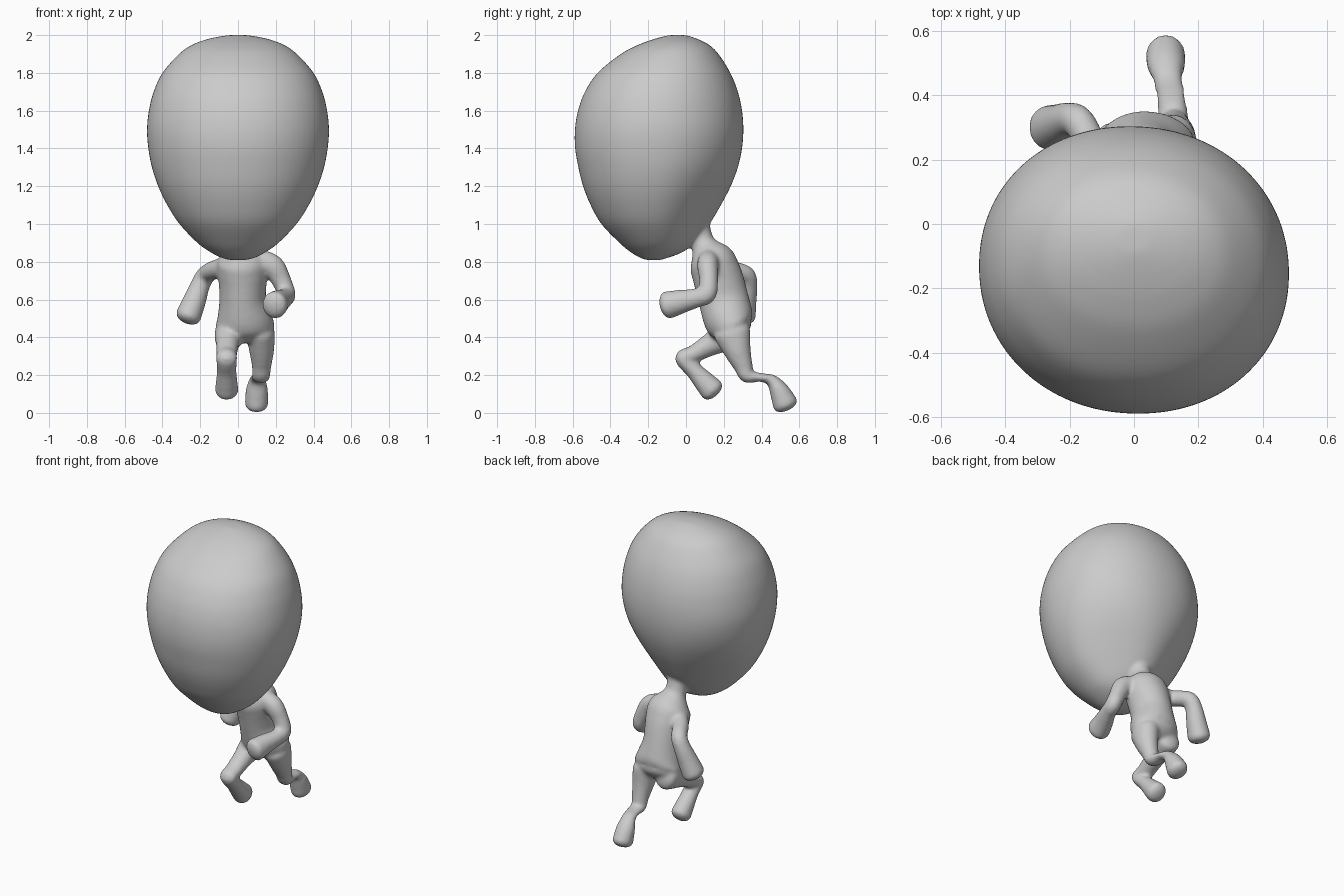
import bpy
import bmesh
from math import sin, cos, pi
from mathutils import Vector

old_cube = bpy.data.objects.get("Cube")
if old_cube:
    bpy.data.objects.remove(old_cube)

SIDES = 72
SWELL = 0.006  # makes up for the shrinkage of the smoothing pass


def spline(rows, steps=8):
    """Resample rows of numbers along a smooth curve through them."""
    result = []
    for i in range(len(rows) - 1):
        before, start = rows[max(i - 1, 0)], rows[i]
        end, after = rows[i + 1], rows[min(i + 2, len(rows) - 1)]
        for s in range(steps):
            t = s / steps
            result.append([
                b + (c - a) * t / 2
                + (2 * a - 5 * b + 4 * c - d) * t * t / 2
                + (3 * b - a - 3 * c + d) * t ** 3 / 2
                for a, b, c, d in zip(before, start, end, after)])
    result.append(list(rows[-1]))
    return result


def skin_rings(bm, rings):
    """Join rings of points into a closed shell."""
    loops = [[bm.verts.new(p) for p in ring] for ring in rings]
    for low, high in zip(loops, loops[1:]):
        for i in range(SIDES):
            j = (i + 1) % SIDES
            bm.faces.new((low[i], low[j], high[j], high[i]))
    bm.faces.new(loops[0][::-1])
    bm.faces.new(loops[-1])


def add_tube(bm, rows, blunt=0.6):
    """Round-ended tube; each row is x, y, z, side radius, depth radius."""
    path = spline(rows)
    centres = [Vector(row[:3]) for row in path]
    last = len(path) - 1
    rings = []

    def ring(i, push=0.0, shrink=1.0):
        along = (centres[min(i + 1, last)] - centres[max(i - 1, 0)]).normalized()
        side = Vector((1, 0, 0))
        side = (side - along * side.dot(along)).normalized()
        depth = along.cross(side)
        wide, deep = (r + SWELL for r in path[i][3:])
        middle = centres[i] + along * push * min(wide, deep) * blunt
        rings.append([middle + shrink * (side * wide * cos(a) + depth * deep * sin(a))
                      for a in (2 * pi * k / SIDES for k in range(SIDES))])

    cap = [pi / 2 * k / 5 for k in range(1, 5)]
    for angle in reversed(cap):
        ring(0, -sin(angle), cos(angle))
    for i in range(last + 1):
        ring(i)
    for angle in cap:
        ring(last, sin(angle), cos(angle))
    skin_rings(bm, rings)


def add_head(bm, rows, squareness=0.96, turn=0.012):
    """Egg of level rings; rows are z, front y, back y, half width, back pinch."""
    rings = []
    for z, front, back, wide, pinch in spline(rows):
        widest = (front + back) / 2
        ring = []
        for k in range(SIDES):
            a = 2 * pi * k / SIDES
            across, ahead = cos(a), sin(a)
            # narrow the nape gradually, so the sides stay smooth
            narrow = 1 - max(pinch, 0) * max(ahead, 0) ** 2
            x = wide * narrow * abs(across) ** squareness * (1 if across > 0 else -1)
            y = (back - front) / 2 * abs(ahead) ** squareness * (1 if ahead > 0 else -1)
            ring.append((x - turn * y, widest + y - turn * x, z))
        rings.append(ring)
    skin_rings(bm, rings)


bm = bmesh.new()

# Big egg-shaped head, pinched at the nape
add_head(bm, [
    (.808, -.2, -.14, .03, 0), (.82, -.24, -.1, .085, 0),
    (.85, -.292, -.02, .145, 0), (.9, -.352, .045, .215, .15),
    (1, -.448, .125, .31, .35), (1.1, -.505, .185, .375, .3),
    (1.2, -.545, .237, .423, .2), (1.3, -.57, .275, .456, .1),
    (1.4, -.587, .297, .475, .03), (1.5, -.588, .304, .482, 0),
    (1.6, -.572, .297, .472, 0), (1.7, -.535, .275, .447, 0),
    (1.8, -.468, .235, .4, 0), (1.9, -.345, .172, .312, 0),
    (1.95, -.25, .12, .24, 0), (1.982, -.16, .055, .15, 0),
    (2, -.09, 0, .05, 0)])

# Neck and leaning torso
add_tube(bm, [
    (.01, .065, 1.02, .058, .05), (.012, .08, .935, .058, .053),
    (.016, .097, .885, .068, .063), (.025, .132, .815, .125, .113),
    (.025, .157, .75, .129, .123), (.025, .176, .69, .121, .126),
    (.025, .199, .6, .118, .127), (.035, .225, .5, .141, .126),
    (.037, .242, .46, .15, .115), (.037, .25, .445, .14, .1)])

# Left arm, bent forward
add_tube(bm, [
    (.12, .12, .81, .05, .05), (.185, .115, .775, .055, .05),
    (.23, .12, .7, .046, .044), (.257, .11, .63, .042, .045),
    (.245, .05, .607, .042, .046), (.215, -.03, .588, .053, .058),
    (.195, -.097, .571, .062, .068)])

# Right arm, swung back
add_tube(bm, [
    (-.07, .17, .77, .05, .05), (-.125, .235, .757, .044, .044),
    (-.17, .315, .73, .044, .044), (-.2, .325, .675, .046, .047),
    (-.232, .311, .59, .056, .057), (-.263, .298, .512, .062, .066)])

# Right leg, knee raised in front
add_tube(bm, [
    (-.04, .262, .425, .075, .085), (-.05, .2, .4, .068, .075),
    (-.055, .13, .362, .055, .055),
    (-.06, .04, .312, .05, .04), (-.06, -.016, .288, .05, .036),
    (-.06, .045, .222, .046, .04), (-.06, .1, .162, .052, .052),
    (-.06, .139, .12, .056, .06)])

# Left leg, pushing off behind
add_tube(bm, [
    (.12, .245, .42, .07, .093), (.125, .272, .33, .06, .067),
    (.125, .302, .25, .046, .046), (.122, .325, .195, .042, .032),
    (.115, .395, .188, .04, .017), (.105, .452, .173, .04, .026),
    (.1, .492, .12, .053, .046), (.098, .526, .046, .056, .062)])

bmesh.ops.recalc_face_normals(bm, faces=bm.faces)
mesh = bpy.data.meshes.new("running_figure")
bm.to_mesh(mesh)
bm.free()
figure = bpy.data.objects.new("running_figure", mesh)
bpy.context.collection.objects.link(figure)

# Plain grey skin
grey = bpy.data.materials.new("plain_grey")
grey.use_nodes = True
colour = (0.6, 0.6, 0.6, 1)
grey.diffuse_color = colour
grey.node_tree.nodes["Principled BSDF"].inputs["Base Color"].default_value = colour
mesh.materials.append(grey)

# Fuse all parts into one soft continuous skin
fuse = figure.modifiers.new("fuse", "REMESH")
fuse.mode = "VOXEL"
fuse.voxel_size = 0.011
fuse.use_smooth_shade = True
soften = figure.modifiers.new("soften", "SMOOTH")
soften.factor = 0.5
soften.iterations = 10
